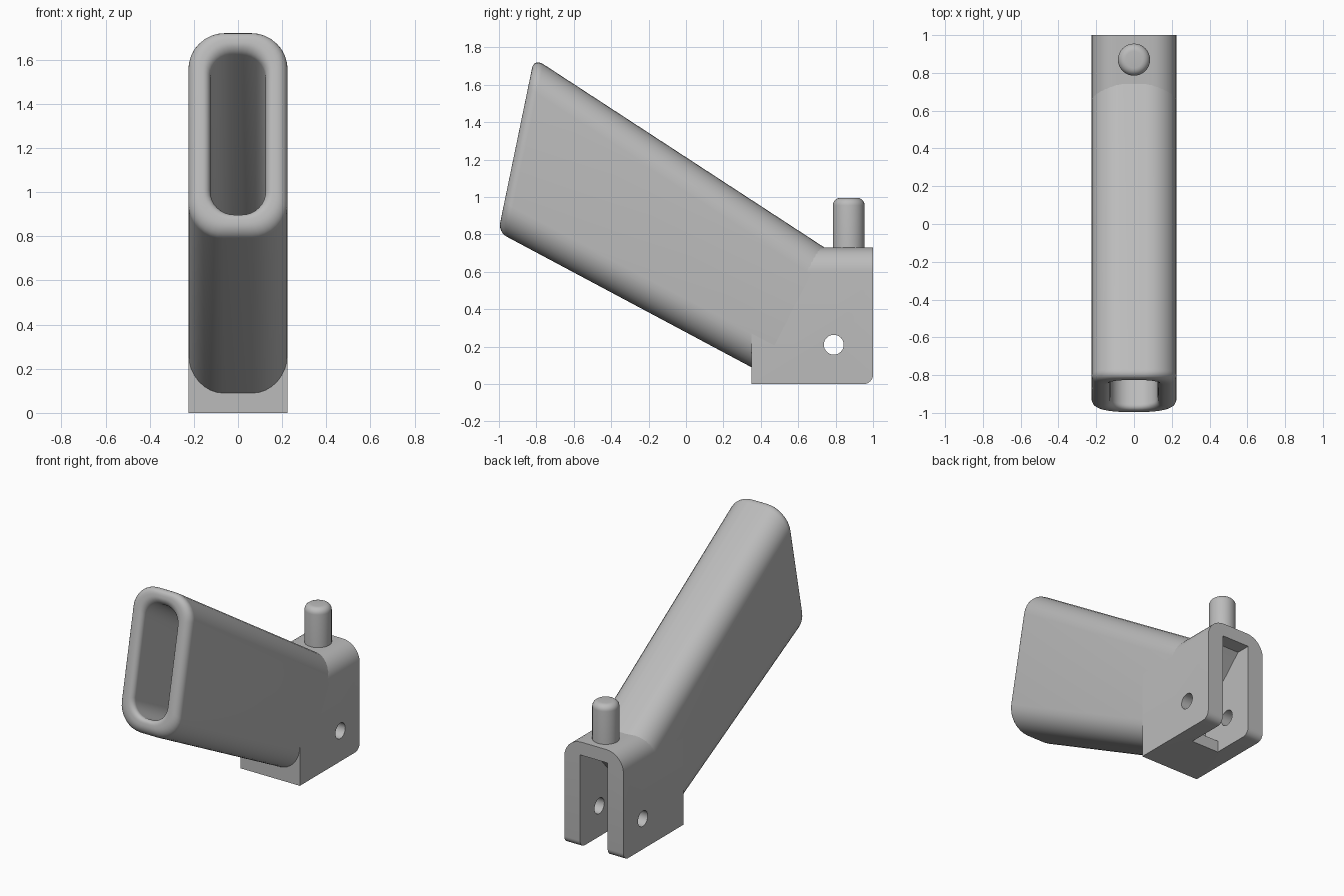
import bpy, bmesh, math
from mathutils import Vector, Matrix

if "Cube" in bpy.data.objects:
    bpy.data.objects.remove(bpy.data.objects["Cube"], do_unlink=True)

grey = bpy.data.materials.new("light grey")
grey.use_nodes = True
grey.diffuse_color = (0.5, 0.5, 0.5, 1)
grey.node_tree.nodes["Principled BSDF"].inputs["Base Color"].default_value = (0.5, 0.5, 0.5, 1)

HALF_W = 0.225


def finish(bm, name):
    bmesh.ops.recalc_face_normals(bm, faces=bm.faces)
    mesh = bpy.data.meshes.new(name)
    bm.to_mesh(mesh)
    bm.free()
    ob = bpy.data.objects.new(name, mesh)
    bpy.context.collection.objects.link(ob)
    mesh.materials.append(grey)
    return ob


def activate(ob):
    bpy.ops.object.select_all(action='DESELECT')
    ob.select_set(True)
    bpy.context.view_layer.objects.active = ob


def smooth(ob):
    activate(ob)
    bpy.ops.object.shade_smooth_by_angle(angle=math.radians(35))


def cut(ob, cutter):
    cutter.hide_render = True
    mod = ob.modifiers.new("cut", 'BOOLEAN')
    mod.operation = 'DIFFERENCE'
    mod.solver = 'EXACT'
    mod.object = cutter
    activate(ob)
    bpy.ops.object.modifier_apply(modifier=mod.name)
    bpy.data.objects.remove(cutter, do_unlink=True)


# Hollow tapered grip: rounded sections lofted between two slanted ends
FRONT = Vector((0, -1.004, 0.812)), Vector((0, -0.812, 1.742))
BACK = Vector((0, 0.40, 0.063)), Vector((0, 0.74, 0.73))
LENGTH, CORNER, WALL, LIP, STEPS = 1.6, 0.16, 0.10, 0.05, 8


def section(bm, t, inset):
    low, high = FRONT[0].lerp(BACK[0], t), FRONT[1].lerp(BACK[1], t)
    mid, up = (low + high) / 2, (high - low).normalized()
    w, h, r = HALF_W - inset, (high - low).length / 2 - inset, CORNER - inset * 0.5
    r = min(r, w - 0.01)
    ring = []
    for q, (sx, sz) in enumerate([(1, 1), (-1, 1), (-1, -1), (1, -1)]):
        for k in range(STEPS + 1):
            a = math.pi / 2 * (q + k / STEPS)
            x = sx * (w - r) + r * math.cos(a)
            v = sz * (h - r) + r * math.sin(a)
            ring.append(bm.verts.new(mid + up * v + Vector((x, 0, 0))))
    return ring


quarter = [math.pi / 2 * k / 6 for k in range(7)]
path = [(1, 0)]
path += [(LIP * (1 - math.sin(a)) / LENGTH, LIP * (1 - math.cos(a))) for a in quarter]
r_in = 0.035
path += [(r_in * (1 - math.cos(a)) / LENGTH, WALL - r_in + r_in * math.sin(a)) for a in quarter]
path += [(0.75, WALL)]

bm = bmesh.new()
rings = [section(bm, t, d) for t, d in path]
for a, b in zip(rings, rings[1:]):
    for i in range(len(a)):
        j = (i + 1) % len(a)
        bm.faces.new((a[i], a[j], b[j], b[i]))
bm.faces.new(rings[0])
bm.faces.new(rings[-1])
smooth(finish(bm, "grip"))

# Mounting block with rounded top edges and a rounded rear bottom edge
bm = bmesh.new()
bmesh.ops.create_cube(bm, size=1, matrix=Matrix.Translation((0, 0.675, 0.365))
                      @ Matrix.Diagonal((2 * HALF_W, 0.65, 0.73, 1)))


def round_edges(test, radius):
    edges = [e for e in bm.edges if test(*[v.co for v in e.verts])]
    bmesh.ops.bevel(bm, geom=edges, offset=radius, segments=8, profile=0.5, affect='EDGES')


round_edges(lambda a, b: min(a.z, b.z) > 0.7 and abs(a.y - b.y) > 0.5, 0.13)
round_edges(lambda a, b: max(a.z, b.z) < 0.01 and min(a.y, b.y) > 0.99, 0.05)
block = finish(bm, "mounting_block")

# Rear slot, open to the back and bottom, with a low sill in front
profile = [(1.1, -0.1), (1.1, 0.64), (0.9, 0.64), (0.75, 0.49), (0.58, 0.30),
           (0.58, 0.08), (0.70, 0.08), (0.70, -0.1)]
bm = bmesh.new()
face = bm.faces.new([bm.verts.new((-0.105, y, z)) for y, z in profile])
moved = bmesh.ops.extrude_face_region(bm, geom=[face])["geom"]
bmesh.ops.translate(bm, vec=(0.21, 0, 0), verts=[g for g in moved if isinstance(g, bmesh.types.BMVert)])
cut(block, finish(bm, "slot_cutter"))

# Cross pin hole
bm = bmesh.new()
bmesh.ops.create_cone(bm, cap_ends=True, segments=32, radius1=0.053, radius2=0.053, depth=1,
                      matrix=Matrix.Translation((0, 0.79, 0.21)) @ Matrix.Rotation(math.pi / 2, 4, 'Y'))
cut(block, finish(bm, "hole_cutter"))
smooth(block)

# Upright peg with a rounded top
bm = bmesh.new()
bmesh.ops.create_cone(bm, cap_ends=True, segments=32, radius1=0.085, radius2=0.085, depth=0.3,
                      matrix=Matrix.Translation((0, 0.87, 0.845)))
rim = [e for e in bm.edges if min(v.co.z for v in e.verts) > 0.98]
bmesh.ops.bevel(bm, geom=rim, offset=0.04, segments=6, profile=0.5, affect='EDGES')
smooth(finish(bm, "peg"))
